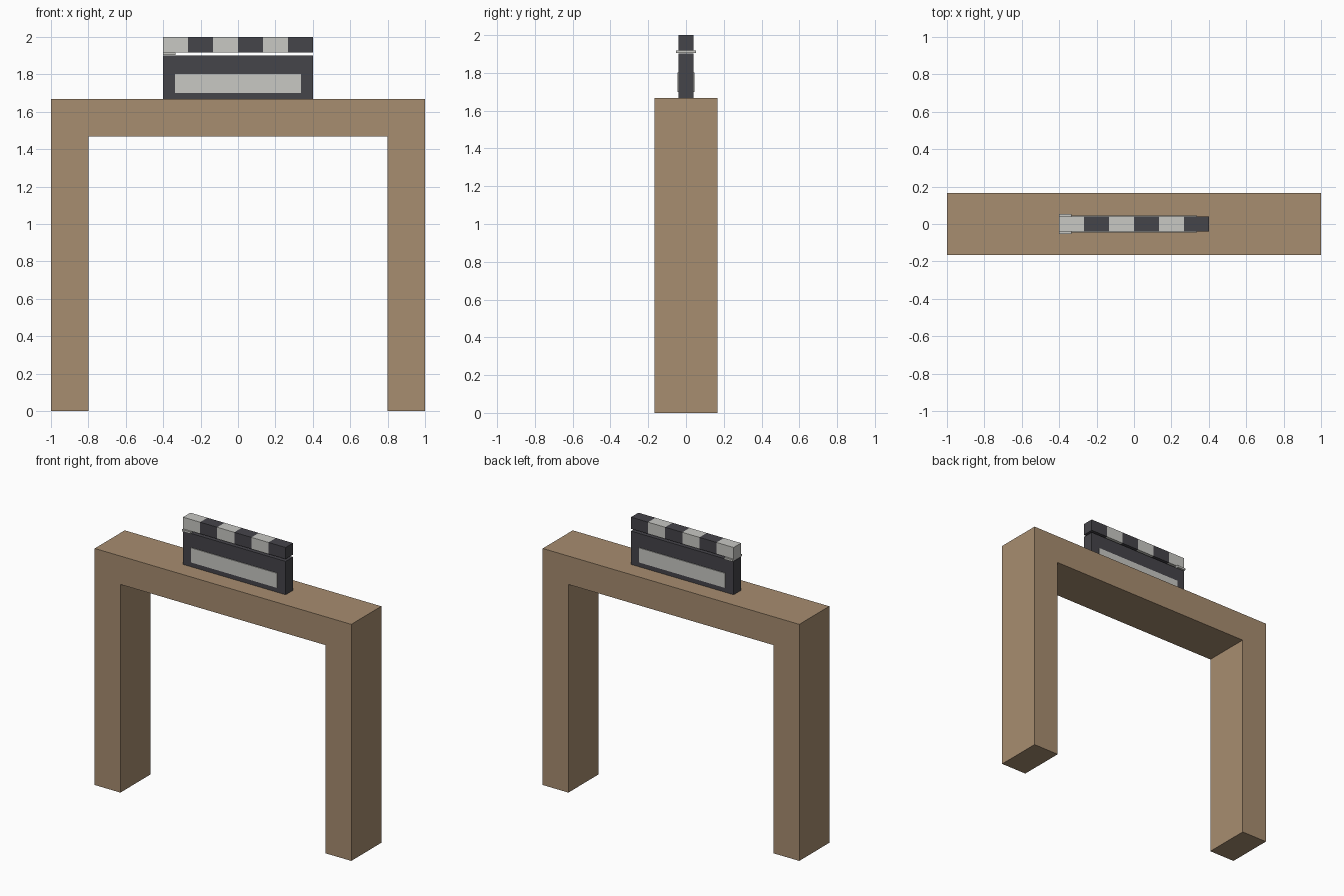
import bpy, bmesh

if "Cube" in bpy.data.objects:
    bpy.data.objects.remove(bpy.data.objects["Cube"])


def material(name, rgb):
    m = bpy.data.materials.new(name)
    m.diffuse_color = (*rgb, 1)
    m.use_nodes = True
    m.node_tree.nodes["Principled BSDF"].inputs["Base Color"].default_value = m.diffuse_color
    return m


WOOD = material("wood brown", (0.386, 0.266, 0.162))
DARK = material("charcoal", (0.06, 0.058, 0.068))
LIGHT = material("pale grey", (0.58, 0.58, 0.55))


def finish(name, bm, *mats):
    bmesh.ops.recalc_face_normals(bm, faces=bm.faces)
    mesh = bpy.data.meshes.new(name)
    bm.to_mesh(mesh)
    bm.free()
    for m in mats:
        mesh.materials.append(m)
    ob = bpy.data.objects.new(name, mesh)
    bpy.context.collection.objects.link(ob)
    return ob


def box(name, x, y, z, mat):
    """Box given by its (min, max) range on each axis."""
    bm = bmesh.new()
    bmesh.ops.create_cube(bm, size=1)
    for v in bm.verts:
        v.co = [r[0] if c < 0 else r[1] for c, r in zip(v.co, (x, y, z))]
    return finish(name, bm, mat)


# Wooden arch: front outline extruded through its depth
TOP, HALF_DEPTH = 1.667, 0.167
outline = [(-1, 0), (-0.8, 0), (-0.8, 1.467), (0.8, 1.467),
           (0.8, 0), (1, 0), (1, TOP), (-1, TOP)]
bm = bmesh.new()
face = bm.faces.new([bm.verts.new((x, -HALF_DEPTH, z)) for x, z in outline])
ext = bmesh.ops.extrude_face_region(bm, geom=[face])
bmesh.ops.translate(bm, vec=(0, 2 * HALF_DEPTH, 0),
                    verts=[g for g in ext["geom"] if isinstance(g, bmesh.types.BMVert)])
finish("wooden_arch", bm, WOOD)

# Clapper slate standing on the beam
box("slate_board", (-0.4, 0.4), (-0.041, 0.041), (TOP, 1.902), DARK)

# Writing panels on both sides of the slate
box("front_panel", (-0.336, 0.336), (-0.046, -0.041), (1.7, 1.803), LIGHT)
box("back_panel", (-0.336, 0.336), (0.041, 0.046), (1.7, 1.803), LIGHT)

# Hinge plate at one end
box("hinge", (-0.4, -0.335), (-0.053, 0.053), (1.904, 1.918), LIGHT)

# Striped clap stick: six alternating blocks
STEP = 0.8 / 6
for i in range(6):
    x = -0.4 + i * STEP
    box(f"clap_stick_stripe_{i + 1}", (x, x + STEP), (-0.041, 0.041),
        (1.918, 2.0), DARK if i % 2 else LIGHT)
